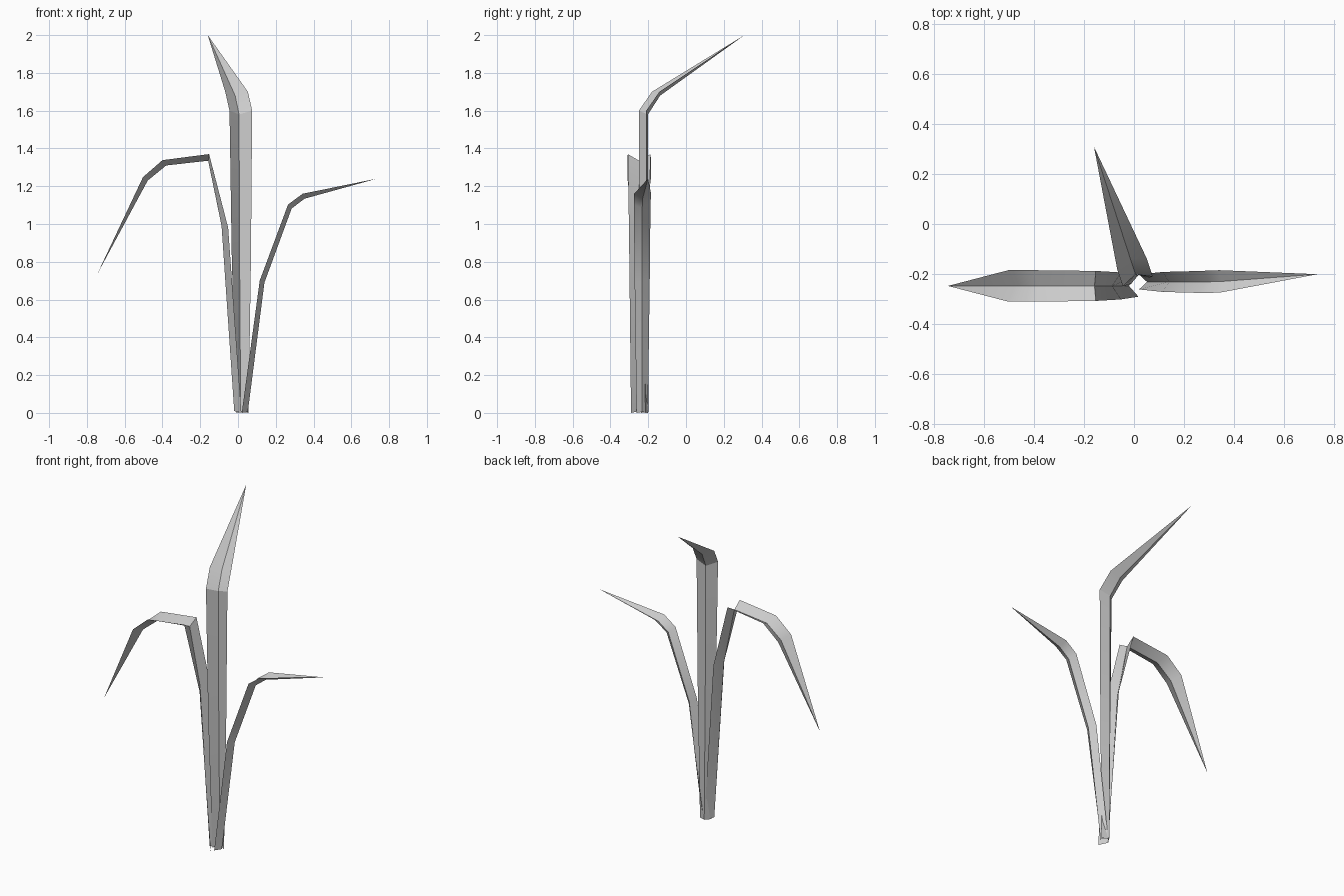
import bpy, math
from mathutils import Vector

if "Cube" in bpy.data.objects:
    bpy.data.objects.remove(bpy.data.objects["Cube"])


def leaf(name, origin, angle, rows, tip):
    """Folded blade. rows: (edge reach, edge z, keel reach, keel z, half width, sideways shift)."""
    a = math.radians(angle)
    out = Vector((math.cos(a), math.sin(a), 0))
    side = Vector((-math.sin(a), math.cos(a), 0))
    base = Vector((origin[0], origin[1], 0))
    up = Vector((0, 0, 1))
    verts, faces = [], []
    for er, ez, kr, kz, w, s in rows:
        edge = base + out * er + up * ez + side * s
        keel = base + out * kr + up * kz + side * s
        verts += [edge - side * w, keel, edge + side * w]
    for i in range(len(rows) - 1):
        for j in range(2):
            p = i * 3 + j
            faces.append((p, p + 1, p + 4, p + 3))
    # Pointed end
    verts.append(base + out * tip[0] + up * tip[1] + side * tip[2])
    n = len(verts) - 1
    faces += [(n - 3, n - 2, n), (n - 2, n - 1, n)]
    mesh = bpy.data.meshes.new(name)
    mesh.from_pydata(verts, [], faces)
    ob = bpy.data.objects.new(name, mesh)
    bpy.context.collection.objects.link(ob)
    bpy.context.view_layer.objects.active = ob
    ob.select_set(True)
    bpy.ops.object.shade_smooth_by_angle(angle=math.radians(30))
    ob.select_set(False)


# Drooping leaf on the left
leaf("left_leaf", (0, -0.248), 180, [
    (-0.018, 0.00, 0.02, 0.01, 0.043, 0),
    (0.052, 0.98, 0.087, 0.99, 0.054, 0),
    (0.153, 1.37, 0.158, 1.335, 0.060, 0),
    (0.40, 1.338, 0.38, 1.31, 0.063, 0),
    (0.503, 1.248, 0.478, 1.23, 0.063, 0),
], (0.745, 0.735, 0))

# Outward leaf on the right
leaf("right_leaf", (0, -0.232), 0, [
    (0.02, 0.00, 0.052, 0.005, 0.03, 0),
    (0.115, 0.70, 0.14, 0.69, 0.04, 0),
    (0.265, 1.103, 0.284, 1.082, 0.044, 0),
    (0.342, 1.16, 0.352, 1.134, 0.045, 0.002),
], (0.735, 1.24, 0.031))

# Tall middle leaf bending backwards
leaf("middle_leaf", (0.015, -0.23), 108, [
    (0.0, 0.00, 0.03, 0.005, 0.034, -0.009),
    (0.0, 0.80, 0.03, 0.80, 0.053, -0.003),
    (0.0, 1.60, 0.03, 1.58, 0.063, 0),
    (0.073, 1.70, 0.098, 1.68, 0.063, 0),
], (0.567, 2.0, 0))
